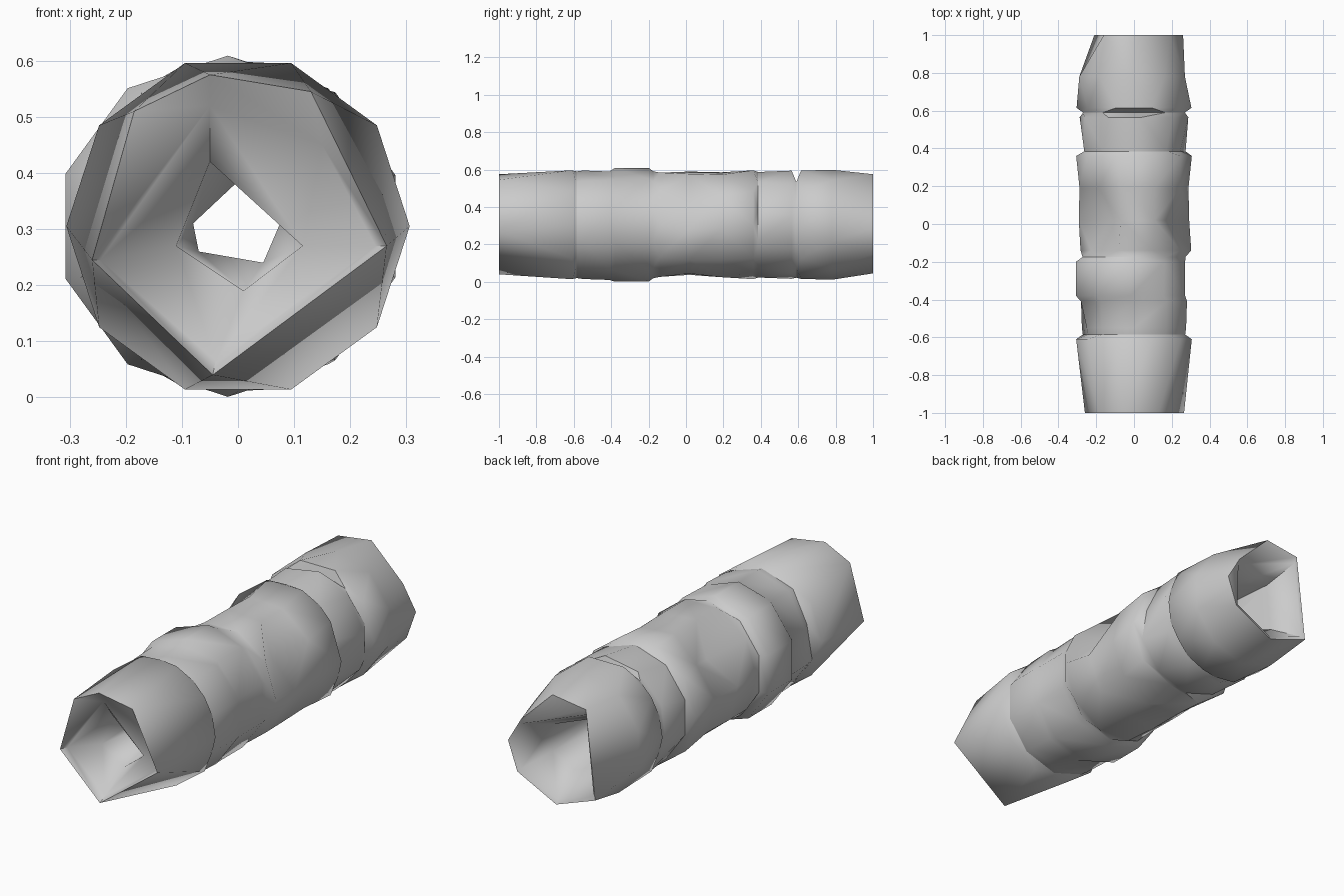
import bpy, bmesh, math
from mathutils import Vector

cube = bpy.data.objects.get("Cube")
if cube:
    bpy.data.objects.remove(cube, do_unlink=True)

CZ = 0.305

stone = bpy.data.materials.new("light grey")
stone.diffuse_color = (0.6, 0.6, 0.6, 1)
stone.use_nodes = True
stone.node_tree.nodes["Principled BSDF"].inputs["Base Color"].default_value = (0.6, 0.6, 0.6, 1)


def ring(y, radius, phase=0, dx=0.0, sides=10):
    """Regular polygon around the long axis."""
    return [Vector((dx + radius * math.cos(a), y, CZ + radius * math.sin(a)))
            for a in (math.radians(phase) + math.tau * i / sides for i in range(sides))]


def outline(y, points, scale=1.0):
    """Hand-shaped polygon, optionally shrunk to the axis."""
    return [Vector((x * scale, y, CZ + (z - CZ) * scale)) for x, z in points]


def angle(p):
    return math.atan2(p.z - CZ, p.x) % math.tau


def stitch(bm, a, b):
    """Zip two rings of any vertex counts into triangles, by angle."""
    a = sorted(a, key=lambda v: angle(v.co))
    b = sorted(b, key=lambda v: angle(v.co))
    i = j = 0
    while i < len(a) or j < len(b):
        va, vb = a[(i - 1) % len(a)], b[(j - 1) % len(b)]
        if j >= len(b) or (i < len(a) and angle(a[i].co) <= angle(b[j].co)):
            bm.faces.new((va, a[i], vb))
            i += 1
        else:
            bm.faces.new((va, b[j], vb))
            j += 1


# End openings: rims, and the shallow funnel that narrows to the throat
front_rim = [(.265, .27), (.13, .545), (-.05, .575), (-.185, .51),
             (-.26, .245), (-.045, .04)]
front_lip = [(.245, .27), (.15, .45), (-.05, .52), (-.245, .245), (-.04, .065)]
throat = [(.115, .27), (-.05, .42), (-.11, .27), (.01, .19)]
narrows = [(.075, .31), (0, .385), (-.08, .31), (-.07, .26), (.045, .24)]
back_rim = [(.26, .29), (.19, .41), (.02, .575), (-.16, .55),
            (-.21, .12), (0, .045), (.21, .15)]
back_lip = [(.19, .385), (-.155, .52), (-.195, .135), (0, .065), (.195, .165)]

# Outer collars and grooves from front to back: y, radius, phase, x shift
collars = [(-.61, .306, 0, 0), (-.585, .285, 18, 0), (-.55, .29, 18, 0),
           (-.41, .295, 18, 0), (-.38, .304, 18, -.018), (-.20, .304, 18, -.018),
           (-.175, .286, 18, 0), (-.14, .293, 0, .01), (.02, .293, -4, 0),
           (.19, .289, -4, 0), (.36, .306, 0, 0), (.385, .282, 18, .005),
           (.565, .292, 10, 0), (.59, .283, 18, 0), (.615, .304, 0, 0),
           (.78, .294, 18, -.01)]
outer = [outline(-1, front_rim)] + [ring(*c) for c in collars] + [outline(1, back_rim)]

# Dents pressed into the wall: centre, reach, depth
dents = [((-.22, .02, .5), .12, .13), ((-.2, .19, .52), .1, .04),
         ((.24, .02, .47), .12, .09), ((0, .59, .59), .03, .08),
         ((.08, -.41, .58), .1, .03), ((.28, .385, .39), .07, .03),
         ((.1, .385, .04), .08, .04), ((-.26, -.585, .4), .07, .03),
         ((0, .02, .01), .12, .03)]
for loop in outer[1:-1]:
    for p in loop:
        for centre, reach, depth in dents:
            near = 1 - (p - Vector(centre)).length / reach
            if near > 0:
                inward = Vector((-p.x, 0, CZ - p.z)).normalized()
                p += inward * depth * min(1, near * 2)

# Bore, from the back mouth through the narrows to the front mouth
bore = [outline(.99, back_lip), outline(.86, back_lip, .6),
        outline(.3, narrows, 1.2), outline(-.6, narrows),
        outline(-.89, throat), outline(-.965, front_lip)]

bm = bmesh.new()
loops = [[bm.verts.new(p) for p in loop] for loop in outer + bore]
for first, second in zip(loops, loops[1:] + loops[:1]):
    stitch(bm, first, second)
bmesh.ops.recalc_face_normals(bm, faces=bm.faces)
mesh = bpy.data.meshes.new("hollow_segmented_tube")
bm.to_mesh(mesh)
bm.free()
mesh.materials.append(stone)
tube = bpy.data.objects.new("hollow_segmented_tube", mesh)
bpy.context.collection.objects.link(tube)

# Smooth shading with crisp collar edges
bpy.ops.object.select_all(action="DESELECT")
tube.select_set(True)
bpy.context.view_layer.objects.active = tube
bpy.ops.object.shade_smooth_by_angle(angle=math.radians(60))
